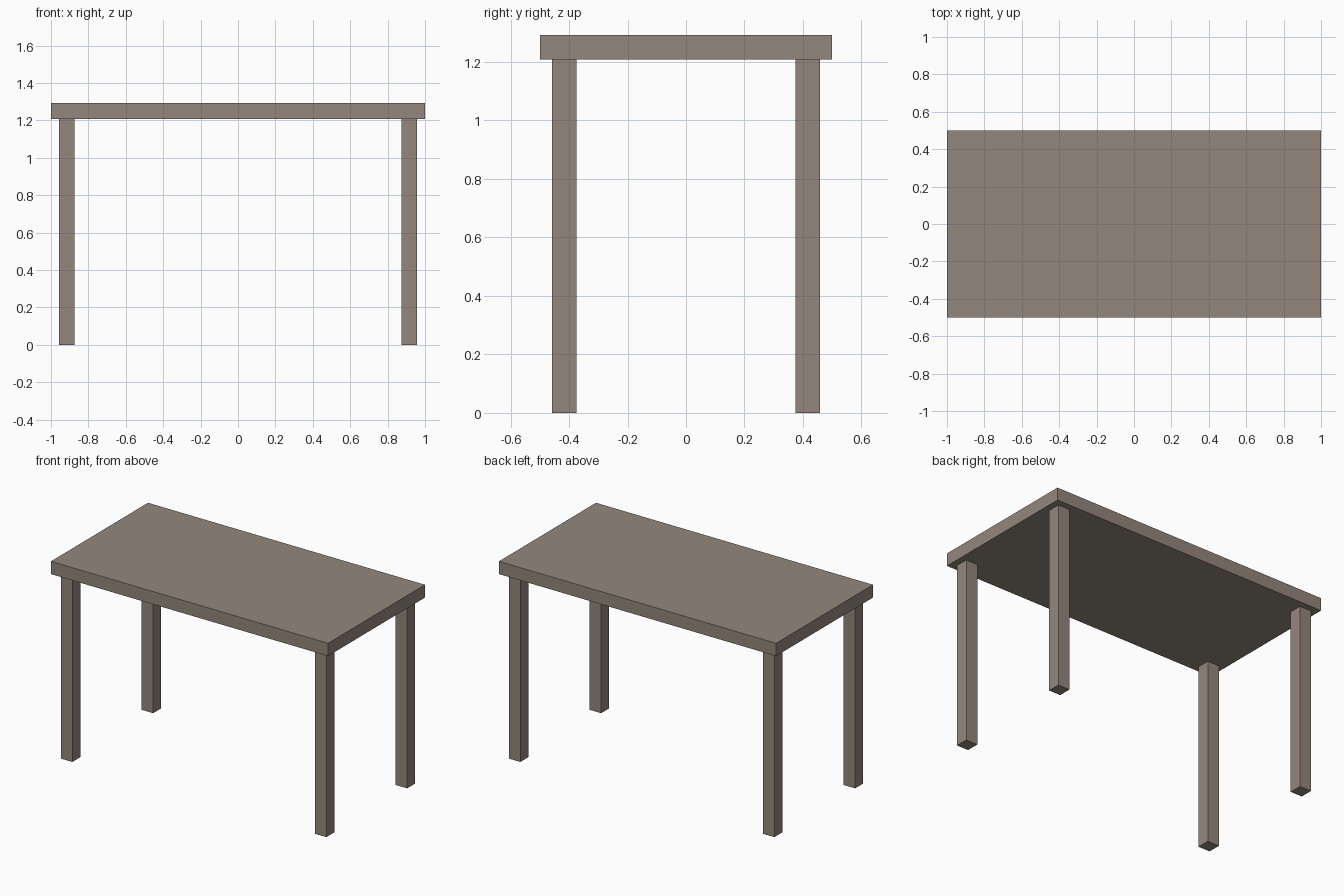
import bpy

if "Cube" in bpy.data.objects:
    bpy.data.objects.remove(bpy.data.objects["Cube"])

U = 1 / 24  # the model sits on a regular 1/24 unit grid

wood = bpy.data.materials.new("grey_brown_wood")
wood.diffuse_color = (0.292, 0.242, 0.202, 1)
wood.use_nodes = True
wood.node_tree.nodes["Principled BSDF"].inputs["Base Color"].default_value = wood.diffuse_color


def box(name, center, size):
    bpy.ops.mesh.primitive_cube_add(size=1, location=center)
    ob = bpy.context.object
    ob.name = name
    ob.scale = size
    bpy.ops.object.transform_apply(location=False, rotation=False, scale=True)
    ob.data.materials.append(wood)
    return ob


leg_height = 29 * U
thick = 2 * U

# Table top slab
box("table_top", (0, 0, leg_height + thick / 2), (2, 1, thick))

# Four square legs, inset slightly from the edges
for sy, depth in ((-1, "front"), (1, "back")):
    for sx, side in ((-1, "left"), (1, "right")):
        box(f"{depth}_{side}_leg",
            (sx * 22 * U, sy * 10 * U, leg_height / 2),
            (thick, thick, leg_height))
